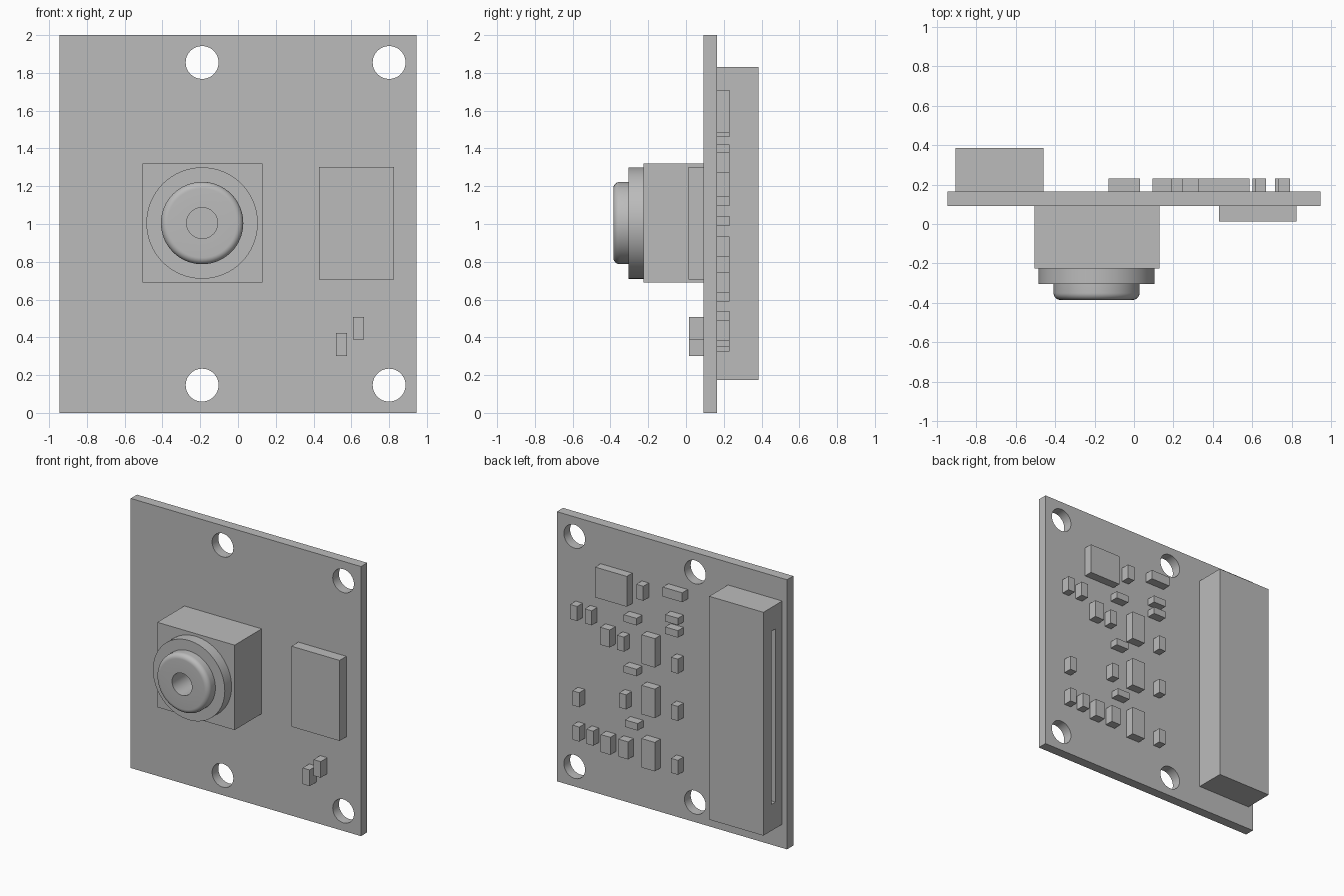
import bpy, bmesh, math
from mathutils import Matrix, Vector

cube = bpy.data.objects.get("Cube")
if cube:
    bpy.data.objects.remove(cube, do_unlink=True)

GREY = (0.5, 0.5, 0.5, 1.0)
grey = bpy.data.materials.new("plain_grey")
grey.use_nodes = True
grey.diffuse_color = GREY
grey.node_tree.nodes["Principled BSDF"].inputs["Base Color"].default_value = GREY

BACK, FRONT = 0.165, 0.092      # the two faces of the board
LENS_X, LENS_Z = -0.19, 1.005   # lens axis


def finish(bm, name):
    """Turn a bmesh into a named grey object."""
    bmesh.ops.recalc_face_normals(bm, faces=bm.faces[:])
    mesh = bpy.data.meshes.new(name)
    bm.to_mesh(mesh)
    bm.free()
    mesh.materials.append(grey)
    obj = bpy.data.objects.new(name, mesh)
    bpy.context.collection.objects.link(obj)
    return obj


def box(name, x0, x1, y0, y1, z0, z1):
    bm = bmesh.new()
    size = Matrix.Diagonal((x1 - x0, y1 - y0, z1 - z0, 1))
    centre = Vector((x0 + x1, y0 + y1, z0 + z1)) / 2
    bmesh.ops.create_cube(bm, size=1, matrix=Matrix.Translation(centre) @ size)
    return finish(bm, name)


def cut(target, cutter):
    """Subtract the cutter, apply the cut and remove the cutter."""
    cutter.hide_render = True
    mod = target.modifiers.new("cut", 'BOOLEAN')
    mod.operation, mod.solver, mod.object = 'DIFFERENCE', 'EXACT', cutter
    select(target)
    bpy.ops.object.modifier_apply(modifier=mod.name)
    bpy.data.objects.remove(cutter, do_unlink=True)


def select(obj):
    bpy.ops.object.select_all(action='DESELECT')
    obj.select_set(True)
    bpy.context.view_layer.objects.active = obj


def smooth(obj):
    select(obj)
    bpy.ops.object.shade_smooth_by_angle(angle=math.radians(35))


# Circuit board with four mounting holes
board = box("circuit_board", -0.945, 0.945, FRONT, BACK, 0, 2)
bm = bmesh.new()
for x in (LENS_X, 0.8):
    for z in (0.147, 1.855):
        place = Matrix.Translation((x, 0.13, z)) @ Matrix.Rotation(math.pi / 2, 4, 'X')
        bmesh.ops.create_cone(bm, cap_ends=True, segments=48, radius1=0.087,
                              radius2=0.087, depth=0.4, matrix=place)
cut(board, finish(bm, "hole_cutter"))
smooth(board)

# Camera housing
housing = box("camera_housing", -0.505, 0.13, -0.225, FRONT, 0.69, 1.32)

# Lens barrel: flange, rounded cap and central bore, turned round the lens axis
FILLET, CAP_R, TIP = 0.035, 0.218, -0.385
profile = [(0, -0.15), (0.295, -0.15), (0.295, -0.305), (CAP_R, -0.305)]
for i in range(9):
    a = math.pi / 2 * i / 8
    profile.append((CAP_R - FILLET + FILLET * math.cos(a),
                    TIP + FILLET - FILLET * math.sin(a)))
profile += [(0.082, TIP), (0.082, -0.18), (0, -0.18)]
bm = bmesh.new()
verts = [bm.verts.new((LENS_X + r, y, LENS_Z)) for r, y in profile]
edges = [bm.edges.new(pair) for pair in zip(verts, verts[1:])]
bmesh.ops.spin(bm, geom=verts + edges, cent=(LENS_X, 0, LENS_Z), axis=(0, 1, 0),
               angle=math.tau, steps=64, use_duplicate=False)
bmesh.ops.remove_doubles(bm, verts=bm.verts[:], dist=0.0001)
barrel = finish(bm, "lens_barrel")
# Seat for the barrel, so the bore is open inside the housing
bm = bmesh.new()
place = Matrix.Translation((LENS_X, -0.2, LENS_Z)) @ Matrix.Rotation(math.pi / 2, 4, 'X')
bmesh.ops.create_cone(bm, cap_ends=True, segments=64, radius1=0.2, radius2=0.2,
                      depth=0.1, matrix=place)
cut(housing, finish(bm, "seat_cutter"))
smooth(barrel)

# Front chip and two small front parts
box("front_chip", 0.43, 0.825, 0.012, FRONT, 0.705, 1.302)
for i, (x, z) in enumerate([(0.52, 0.302), (0.61, 0.388)]):
    box(f"front_component_{i + 1}", x, x + 0.058, 0.015, FRONT, z, z + 0.12)

# Ribbon connector with a slot in its outer side
connector = box("ribbon_connector", -0.905, -0.46, BACK, 0.385, 0.175, 1.832)
cut(connector, box("slot_cutter", -1.0, -0.7, 0.245, 0.29, 0.37, 1.655))

# Back components, grouped by width and height: (left edge x, bottom z)
groups = {
    "large_chip": (0.26, 0.225, [(0.325, 1.485)]),
    "wide_component": (0.16, 0.07, [(-0.13, 1.64)]),
    "tall_chip": (0.11, 0.215, [(0.095, 1.095), (0.095, 0.72), (0.095, 0.325)]),
    "medium_component": (0.08, 0.13, [(0.465, 1.145), (0.46, 0.35), (0.315, 0.355)]),
    "flat_component": (0.105, 0.052, [(-0.095, 1.46), (-0.095, 1.368), (0.245, 1.368),
                                      (0.245, 0.99), (0.235, 0.59)]),
    "upright_component": (0.057, 0.108, [
        (0.19, 1.565), (0.733, 1.27), (0.613, 1.27), (0.348, 1.145), (-0.095, 1.1),
        (0.715, 0.635), (0.33, 0.722), (-0.095, 0.75), (0.715, 0.38), (0.6, 0.38),
        (-0.095, 0.35)]),
}
for name, (width, height, spots) in groups.items():
    for i, (x, z) in enumerate(spots):
        box(f"{name}_{i + 1}", x, x + width, BACK, 0.23, z, z + height)
